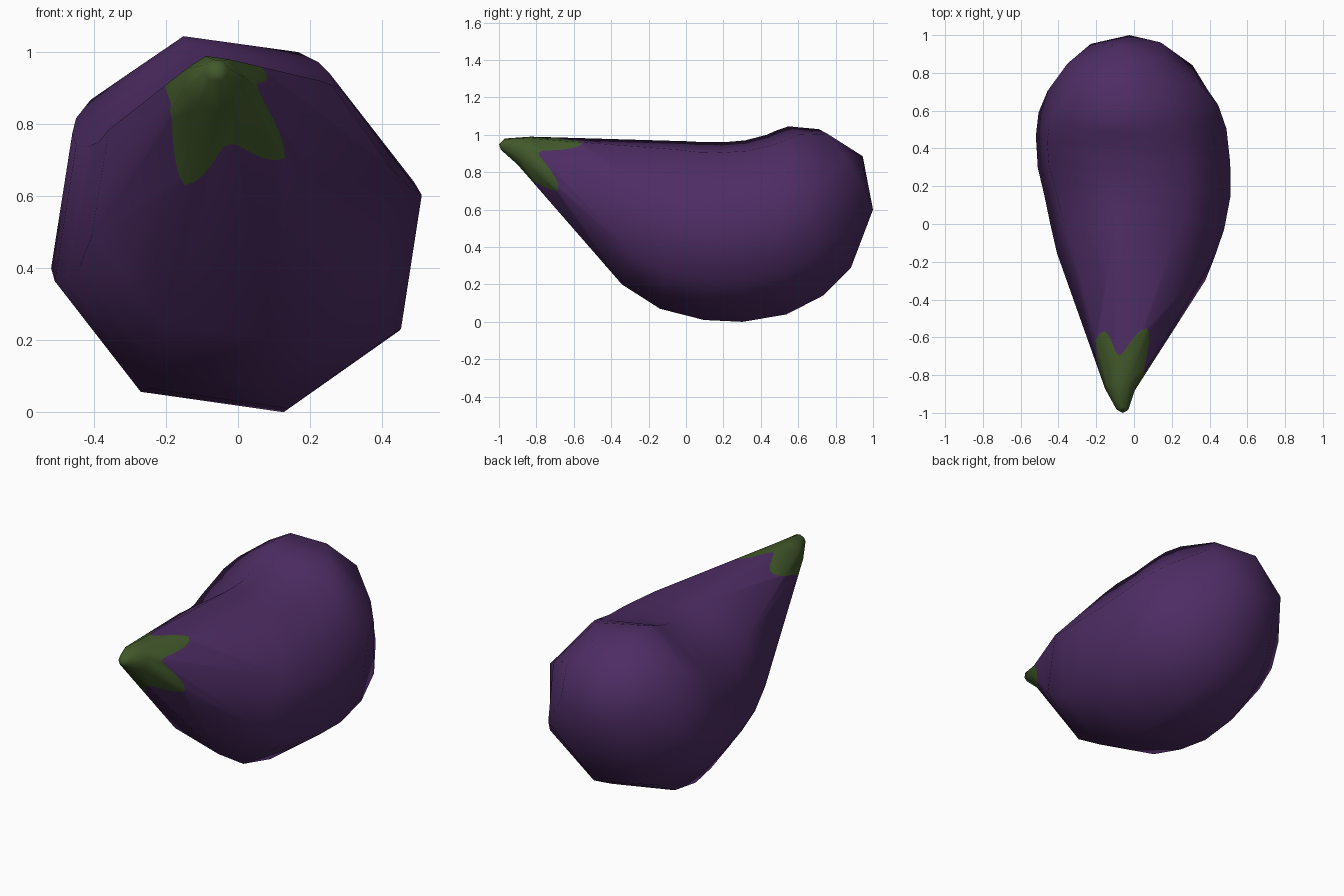
import bpy, bmesh, math
from mathutils import Vector

if "Cube" in bpy.data.objects:
    bpy.data.objects.remove(bpy.data.objects["Cube"])

def material(name, rgb):
    m = bpy.data.materials.new(name)
    m.diffuse_color = (*rgb, 1)
    m.use_nodes = True
    m.node_tree.nodes["Principled BSDF"].inputs["Base Color"].default_value = m.diffuse_color
    return m

SIDES = 8
PHASE = 14   # degrees: turn of the octagonal cross-section
# rings along the bent body: (centre x, half width, yaw, bottom y, bottom z, top y, top z)
RINGS = [
    (-0.06, 0.033, 0.0, -0.99, 0.92, -0.97, 0.98),
    (-0.07, 0.085, 0.0, -0.90, 0.84, -0.83, 0.99),
    (0.01, 0.43, -0.12, -0.33, 0.20, 0.00, 0.965),
    (0.018, 0.473, -0.08, -0.13, 0.07, 0.09, 0.96),
    (0.018, 0.508, -0.03, 0.10, 0.01, 0.20, 0.96),
    (0.0, 0.525, 0.02, 0.30, 0.0, 0.32, 0.97),
    (-0.015, 0.52, 0.06, 0.53, 0.04, 0.44, 1.00),
    (-0.03, 0.49, 0.10, 0.72, 0.14, 0.50, 1.025),
    (-0.05, 0.42, 0.12, 0.87, 0.29, 0.56, 1.045),
    (-0.09, 0.27, 0.15, 0.99, 0.60, 0.72, 1.03),
]

def ring_points(cx, rx, yaw, by, bz, ty, tz):
    b, t = Vector((cx, by, bz)), Vector((cx, ty, tz))
    c, up = (b + t) / 2, (t - b).normalized()
    r = (t - b).length / 2 / 0.97
    out = []
    for k in range(SIDES):
        a = math.radians(PHASE + 45 * k)
        out.append(c + Vector((1, yaw, 0)) * rx * math.cos(a) + up * r * math.sin(a))
    return out

# leafy edge of the green cap: angle -> fraction along the neck
LOBES = [(14, .10), (57, .36), (100, .16), (128, .33), (191, .14),
         (238, .36), (284, .15), (329, .34), (374, .10)]

def lobe(a):
    for (a0, t0), (a1, t1) in zip(LOBES, LOBES[1:]):
        if a0 <= a <= a1:
            s = (a - a0) / (a1 - a0)
            return t0 + (t1 - t0) * s * s * (3 - 2 * s)
    return LOBES[0][1]

bm = bmesh.new()
pts = [ring_points(*r) for r in RINGS]
rings = [[bm.verts.new(p) for p in ring] for ring in pts]

def face(verts, mat):
    bm.faces.new(verts).material_index = mat

# cap edge lying on the flat neck sides
SUB = 6
edge = []
for k in range(SIDES):
    n = (k + 1) % SIDES
    for j in range(SUB):
        s = j / SUB
        lo, hi = pts[1][k].lerp(pts[1][n], s), pts[2][k].lerp(pts[2][n], s)
        edge.append(bm.verts.new(lo.lerp(hi, lobe(PHASE + 45 * (k + s)))))

tip = bm.verts.new((-0.06, -1.0, 0.95))
end = bm.verts.new((-0.09, 0.945, 0.885))
for k in range(SIDES):
    n = (k + 1) % SIDES
    e = [edge[(k * SUB + j) % len(edge)] for j in range(SUB + 1)]
    face([tip, rings[0][n], rings[0][k]], 1)
    face([rings[0][k], rings[0][n], rings[1][n], rings[1][k]], 1)
    face([rings[1][k], rings[1][n]] + e[::-1], 1)
    face(e + [rings[2][n], rings[2][k]], 0)
    for a, b in zip(rings[2:], rings[3:]):
        face([a[k], a[n], b[n], b[k]], 0)
    face([rings[-1][k], rings[-1][n], end], 0)

bmesh.ops.recalc_face_normals(bm, faces=bm.faces)
for f in bm.faces:
    f.smooth = True
me = bpy.data.meshes.new("eggplant")
bm.to_mesh(me)
bm.free()
me.materials.append(material("purple skin", (0.076, 0.026, 0.128)))
me.materials.append(material("green cap", (0.055, 0.1, 0.024)))
bpy.context.collection.objects.link(bpy.data.objects.new("eggplant", me))
